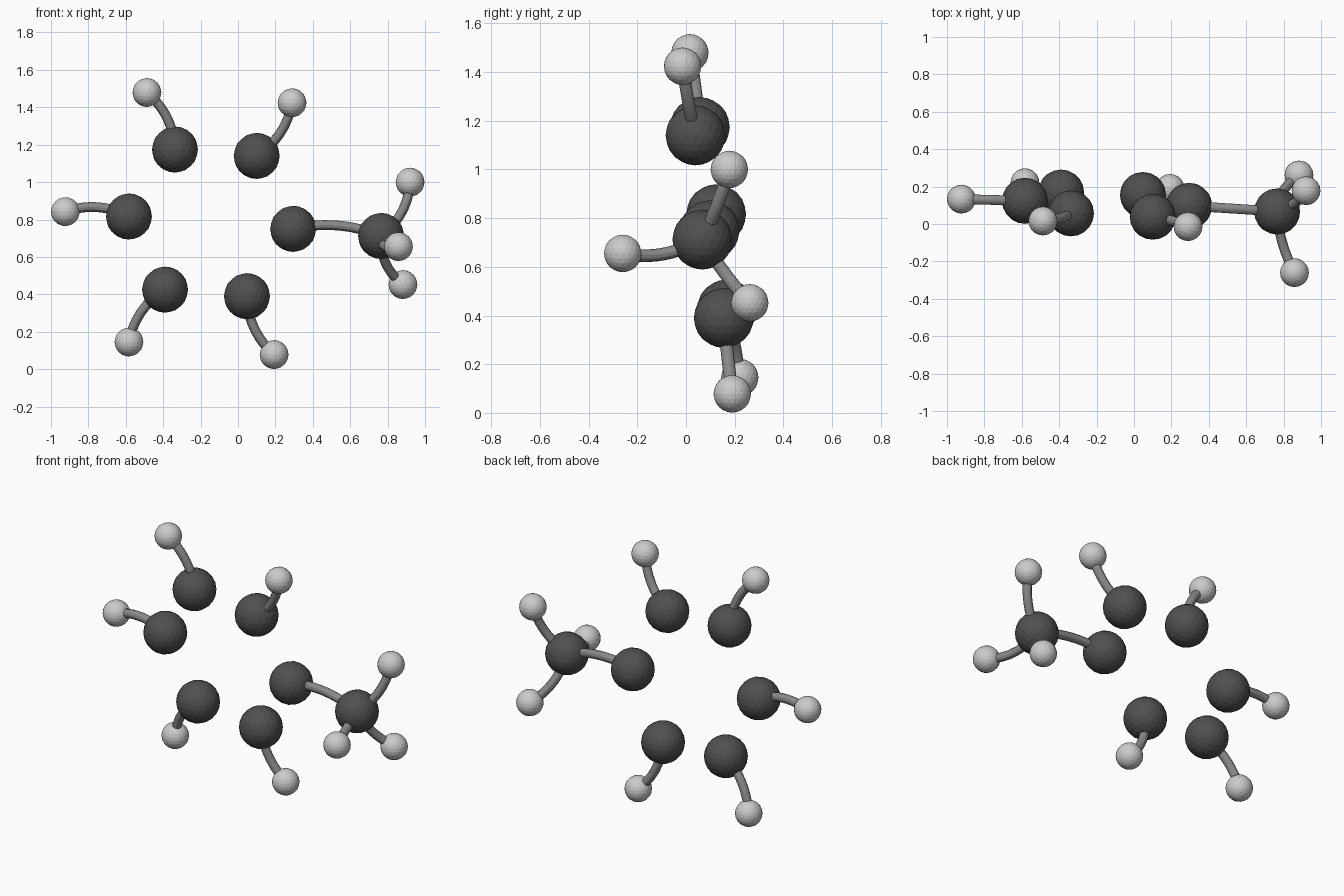
import bpy
from mathutils import Vector

if "Cube" in bpy.data.objects:
    bpy.data.objects.remove(bpy.data.objects["Cube"])

CARBON_R, HYDROGEN_R, BOND_R, BULGE = 0.123, 0.077, 0.026, 0.037


def material(name, value):
    mat = bpy.data.materials.new(name)
    mat.diffuse_color = (value, value, value, 1)
    mat.use_nodes = True
    mat.node_tree.nodes["Principled BSDF"].inputs["Base Color"].default_value = mat.diffuse_color
    return mat


dark = material("dark_grey", 0.08)
light = material("light_grey", 0.55)
mid = material("mid_grey", 0.25)

# atom centres
carbons = {
    "ring_1": (0.295, 0.097, 0.75),
    "ring_2": (0.10, 0.039, 1.14),
    "ring_3": (-0.337, 0.057, 1.174),
    "ring_4": (-0.583, 0.124, 0.816),
    "ring_5": (-0.39, 0.168, 0.425),
    "ring_6": (0.048, 0.155, 0.39),
    "side": (0.765, 0.067, 0.712),
}
# small atoms: (parent large atom, centre)
hydrogens = [
    ("ring_2", (0.289, -0.014, 1.424)),
    ("ring_3", (-0.487, 0.016, 1.479)),
    ("ring_4", (-0.923, 0.133, 0.842)),
    ("ring_5", (-0.583, 0.221, 0.145)),
    ("ring_6", (0.193, 0.19, 0.078)),
    ("side", (0.92, 0.178, 1.0)),
    ("side", (0.858, -0.26, 0.655)),
    ("side", (0.882, 0.262, 0.452)),
]


def atom(name, centre, radius, mat):
    bpy.ops.mesh.primitive_ico_sphere_add(subdivisions=3, radius=radius, location=centre)
    obj = bpy.context.object
    obj.name = name
    obj.data.materials.append(mat)


def bond(name, a, b):
    # bowed tube, bulging sideways in the front plane
    a, b = Vector(a), Vector(b)
    side = Vector((0, 1, 0)).cross(b - a).normalized()
    curve = bpy.data.curves.new(name, "CURVE")
    curve.dimensions = "3D"
    curve.bevel_depth = BOND_R
    curve.bevel_resolution = 4
    curve.use_fill_caps = True
    n = 12
    spline = curve.splines.new("POLY")
    spline.points.add(n)
    for i, point in enumerate(spline.points):
        t = i / n
        p = a.lerp(b, t) + side * BULGE * 4 * t * (1 - t)
        point.co = (*p, 1)
    obj = bpy.data.objects.new(name, curve)
    bpy.context.collection.objects.link(obj)
    bpy.ops.object.select_all(action="DESELECT")
    bpy.context.view_layer.objects.active = obj
    obj.select_set(True)
    bpy.ops.object.convert(target="MESH")
    obj = bpy.context.object
    obj.data.materials.clear()
    obj.data.materials.append(mid)
    bpy.ops.object.shade_smooth_by_angle()


# large dark atoms
for key, centre in carbons.items():
    atom(f"large_atom_{key}", centre, CARBON_R, dark)

# small light atoms with their bonds
for i, (parent, centre) in enumerate(hydrogens, 1):
    atom(f"small_atom_{i}", centre, HYDROGEN_R, light)
    bond(f"bond_{i}", carbons[parent], centre)

# bond between side atom and ring
bond("bond_side_to_ring", carbons["side"], carbons["ring_1"])
